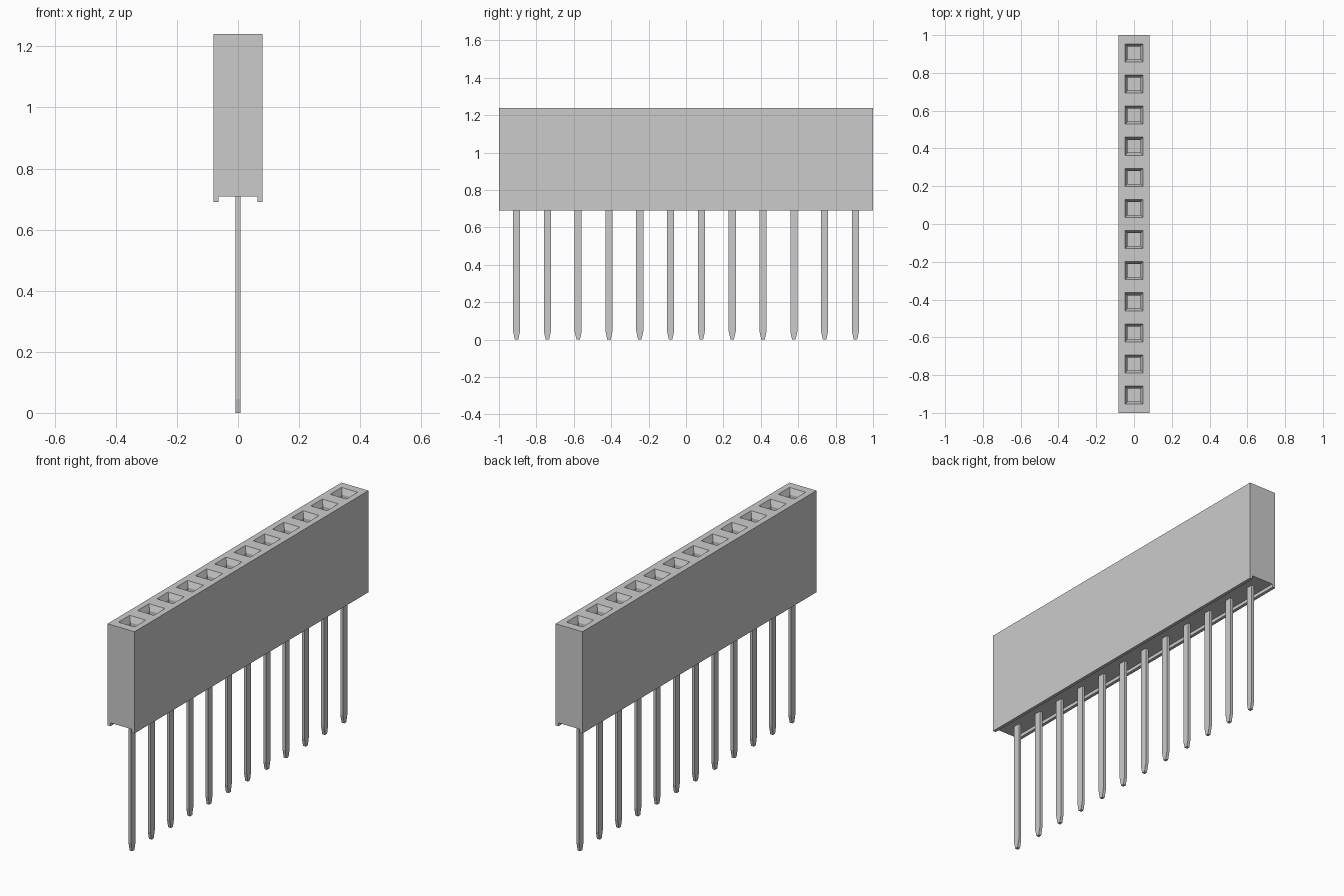
import bpy
import bmesh

if "Cube" in bpy.data.objects:
    bpy.data.objects.remove(bpy.data.objects["Cube"], do_unlink=True)

COUNT = 12
PITCH = 0.1647
BOTTOM, CEILING, TOP = 0.69, 0.708, 1.24
ROWS = [(i - (COUNT - 1) / 2) * PITCH for i in range(COUNT)]

grey = bpy.data.materials.new("plain grey")
grey.use_nodes = True
colour = (0.6, 0.6, 0.6, 1)
grey.diffuse_color = colour
grey.node_tree.nodes["Principled BSDF"].inputs["Base Color"].default_value = colour


def make_object(name, bm):
    bmesh.ops.recalc_face_normals(bm, faces=bm.faces)
    mesh = bpy.data.meshes.new(name)
    bm.to_mesh(mesh)
    bm.free()
    mesh.materials.append(grey)
    obj = bpy.data.objects.new(name, mesh)
    bpy.context.collection.objects.link(obj)
    return obj


def add_stack(bm, y, rings):
    """Loft rectangles given as (z, half width x, half width y)."""
    loops = [[bm.verts.new((sx * hx, y + sy * hy, z))
              for sx, sy in ((-1, -1), (1, -1), (1, 1), (-1, 1))]
             for z, hx, hy in rings]
    for low, high in zip(loops, loops[1:]):
        for i in range(4):
            j = (i + 1) % 4
            bm.faces.new((low[i], low[j], high[j], high[i]))
    bm.faces.new(loops[0][::-1])
    bm.faces.new(loops[-1])


# Housing: channelled cross-section extruded along the row
half = [(0.064, CEILING), (0.064, BOTTOM), (0.081, BOTTOM), (0.081, TOP)]
section = half + [(-x, z) for x, z in reversed(half)]
bm = bmesh.new()
end = bm.faces.new([bm.verts.new((x, -1, z)) for x, z in section])
grown = bmesh.ops.extrude_face_region(bm, geom=[end])
moved = [g for g in grown["geom"] if isinstance(g, bmesh.types.BMVert)]
bmesh.ops.translate(bm, verts=moved, vec=(0, 2, 0))
housing = make_object("housing", bm)

# Sockets: square shafts with flared mouths, cut into the top
bm = bmesh.new()
for y in ROWS:
    add_stack(bm, y, [(0.80, 0.034, 0.034), (TOP - 0.03, 0.034, 0.034),
                      (TOP, 0.048, 0.048), (TOP + 0.05, 0.048, 0.048)])
cutter = make_object("socket_cutter", bm)
cutter.hide_render = True
cut = housing.modifiers.new("sockets", "BOOLEAN")
cut.operation = "DIFFERENCE"
cut.solver = "EXACT"
cut.object = cutter
bpy.context.view_layer.update()
graph = bpy.context.evaluated_depsgraph_get()
housing.data = bpy.data.meshes.new_from_object(housing.evaluated_get(graph))
housing.modifiers.clear()
bpy.data.objects.remove(cutter, do_unlink=True)

# Pins: flat blades with tapered tips
for number, y in enumerate(ROWS, 1):
    bm = bmesh.new()
    add_stack(bm, y, [(0, 0.008, 0.009), (0.045, 0.008, 0.019),
                      (CEILING, 0.008, 0.019)])
    make_object(f"pin_{number}", bm)
